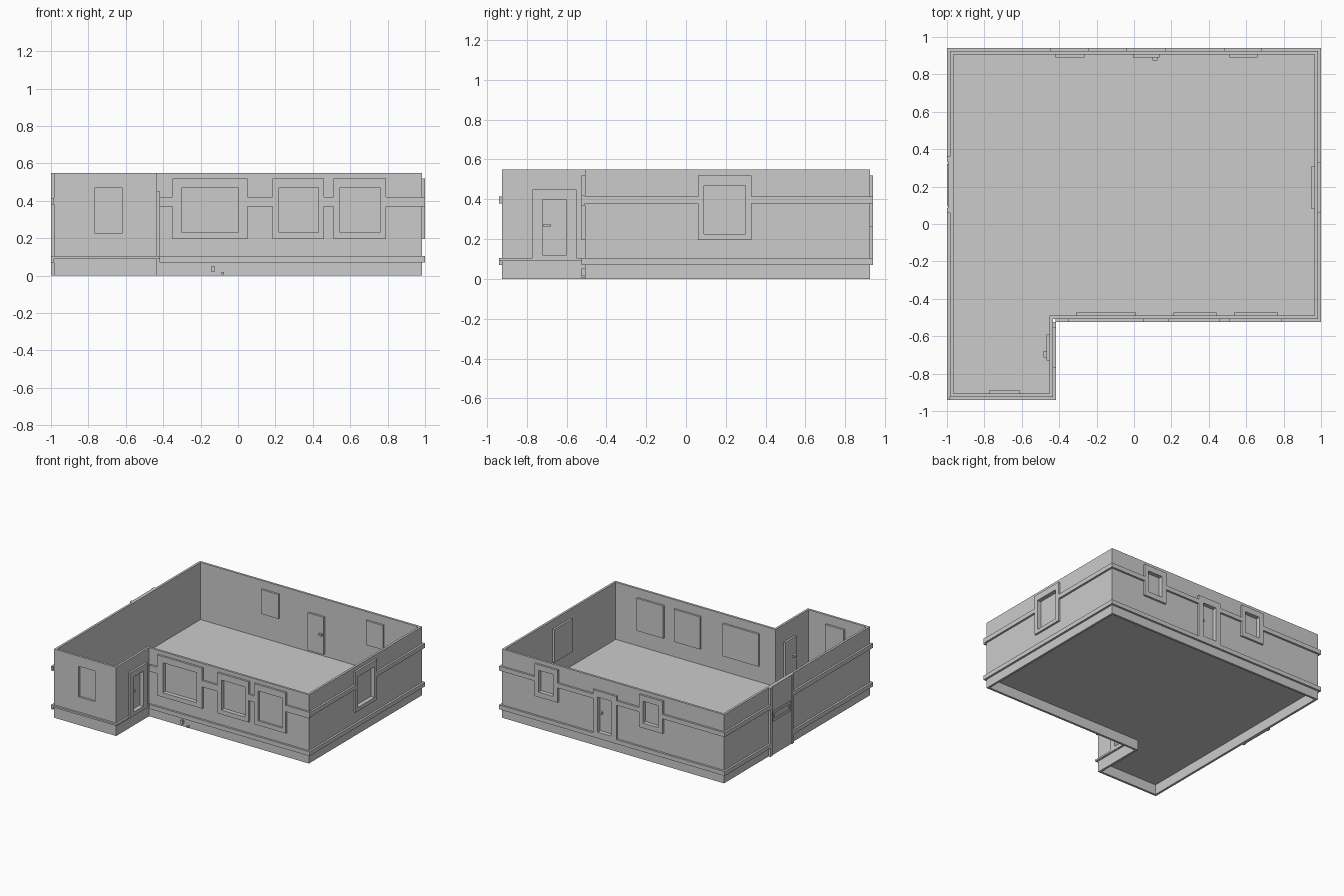
import bpy, bmesh

if "Cube" in bpy.data.objects:
    bpy.data.objects.remove(bpy.data.objects["Cube"])

H, T = 0.55, 0.018          # wall height and thickness
TRIM = 0.016                # how far trim stands out


def finish(name, bm):
    bmesh.ops.recalc_face_normals(bm, faces=bm.faces)
    me = bpy.data.meshes.new(name)
    bm.to_mesh(me)
    bm.free()
    ob = bpy.data.objects.new(name, me)
    bpy.context.scene.collection.objects.link(ob)
    return ob


def prism(name, outline, z0, z1):
    bm = bmesh.new()
    f = bm.faces.new([bm.verts.new((x, y, z0)) for x, y in outline])
    ext = bmesh.ops.extrude_face_region(bm, geom=[f], use_keep_orig=True)
    for v in ext['geom']:
        if isinstance(v, bmesh.types.BMVert):
            v.co.z = z1
    return finish(name, bm)


# Each wall side maps (along, outward, height) to space
SIDES = {
    'front': lambda u, d, z: (u, -0.508 - d, z),
    'back': lambda u, d, z: (u, 0.924 + d, z),
    'right': lambda u, d, z: (0.984 + d, u, z),
    'left': lambda u, d, z: (-0.984 - d, u, z),
    'wing_front': lambda u, d, z: (u, -0.924 - d, z),
    'wing_side': lambda u, d, z: (-0.433 + d, u, z),
}


def block(name, side, u, d, z):
    p = SIDES[side]
    bm = bmesh.new()
    bmesh.ops.create_cube(bm, size=1)
    for v in bm.verts:
        v.co = p(u[v.co.x > 0], d[v.co.y > 0], z[v.co.z > 0])
    return finish(name, bm)


def ring(name, side, outer, inner, d):
    p = SIDES[side]
    bm = bmesh.new()

    def loop(r, depth):
        u0, u1, z0, z1 = r
        return [bm.verts.new(p(u, depth, z)) for u, z in ((u0, z0), (u1, z0), (u1, z1), (u0, z1))]
    loops = [loop(outer, d[0]), loop(outer, d[1]), loop(inner, d[1]), loop(inner, d[0])]
    for k in range(4):
        a, b = loops[k], loops[(k + 1) % 4]
        for i in range(4):
            j = (i + 1) % 4
            bm.faces.new((a[i], a[j], b[j], b[i]))
    return finish(name, bm)


def cut(target, cutter):
    m = target.modifiers.new('opening', 'BOOLEAN')
    m.operation, m.solver, m.object = 'DIFFERENCE', 'EXACT', cutter
    bpy.context.view_layer.objects.active = target
    bpy.ops.object.modifier_apply(modifier=m.name)
    bpy.data.objects.remove(cutter)


def l_shape(i):
    x0, x1, y0, y1 = -0.984 + i, 0.984 - i, -0.924 + i, 0.924 - i
    xc, yc = -0.433 - i, -0.508 + i
    return [(x0, y0), (xc, y0), (xc, yc), (x1, yc), (x1, y1), (x0, y1)]


# Walls and raised floor
walls = prism('walls', l_shape(0), 0, H)
cut(walls, prism('room_cutter', l_shape(T), -0.1, H + 0.1))
prism('floor', l_shape(T - 0.002), 0.08, 0.092)


def opening(name, side, inner, outer=None):
    u0, u1, z0, z1 = inner
    cut(walls, block('cutter', side, (u0, u1), (-0.03, 0.03), (z0, z1)))
    block(name + '_pane', side, (u0 - 0.01, u1 + 0.01), (-T - 0.016, -T + 0.001), (z0 - 0.01, z1 + 0.01))
    if outer:
        ring(name + '_frame', side, outer, inner, (-0.001, TRIM))


# Windows
opening('front_window_1', 'front', (-0.30, 0.0, 0.23, 0.47), (-0.35, 0.05, 0.195, 0.52))
opening('front_window_2', 'front', (0.22, 0.43, 0.23, 0.47), (0.185, 0.46, 0.195, 0.52))
opening('front_window_3', 'front', (0.545, 0.76, 0.23, 0.47), (0.51, 0.79, 0.195, 0.52))
for i, u in enumerate(((-0.28, -0.155), (0.235, 0.275), (0.70, 0.738))):
    block(f'window_sash_{i + 1}', 'front', u, (-T, -T + 0.006), (0.24, 0.455))
opening('right_window', 'right', (0.09, 0.30, 0.225, 0.47), (0.06, 0.33, 0.195, 0.52))
opening('wing_window', 'wing_front', (-0.765, -0.62, 0.225, 0.47))
opening('back_window_1', 'back', (-0.41, -0.275, 0.30, 0.475), (-0.45, -0.243, 0.26, 0.52))
opening('back_window_2', 'back', (0.52, 0.65, 0.30, 0.475), (0.48, 0.685, 0.26, 0.52))

# Doors with handles on both sides
for name, side, u, fu, hu in (
        ('wing_door', 'wing_side', (-0.72, -0.60), (-0.77, -0.55), (-0.715, -0.68)),
        ('back_door', 'back', (0.005, 0.125), (-0.04, 0.168), (0.10, 0.125))):
    opening(name, side, (*u, 0.12, 0.40), (*fu, 0.09, 0.45))
    block(name + '_handle_in', side, hu, (-T - 0.033, -T - 0.015), (0.26, 0.277))
    block(name + '_handle_out', side, hu, (-T, -T + 0.018), (0.26, 0.277))

# Horizontal trim bands, split where frames interrupt them
BANDS = {
    'front': ((0.37, 0.42), [(-0.42, -0.35), (0.05, 0.185), (0.46, 0.51), (0.79, 1.0)]),
    'right': ((0.38, 0.415), [(-0.524, 0.06), (0.33, 0.94)]),
    'back': ((0.38, 0.415), [(-1, -0.45), (-0.243, -0.04), (0.168, 0.48), (0.685, 1)]),
    'left': ((0.38, 0.415), [(-0.94, 0.06), (0.36, 0.94)]),
}
for side, (z, spans) in BANDS.items():
    for i, u in enumerate(spans):
        block(f'{side}_upper_band_{i + 1}', side, u, (-0.001, TRIM), z)
LOW = [('front', -0.42, 1.0, 0.07), ('right', -0.524, 0.94, 0.07), ('back', -1, 1, 0.07),
       ('left', -0.94, 0.06, 0.07), ('left', 0.36, 0.94, 0.07),
       ('wing_front', -1, -0.417, 0.09), ('wing_side', -0.94, -0.524, 0.09)]
for side, u0, u1, z0 in LOW:
    block(side + '_lower_band', side, (u0, u1), (-0.001, TRIM), (z0, 0.104))

# Full-height projecting bay on the left wall with a small vent
block('left_bay', 'left', (0.06, 0.36), (-0.001, 0.010), (0, H))
for u in ((0.06, 0.085), (0.335, 0.36)):
    block('left_bay_post', 'left', u, (0, TRIM), (0, H))
ring('left_bay_vent', 'left', (0.10, 0.32, 0.27, 0.35), (0.12, 0.30, 0.29, 0.33), (0.009, TRIM))

# Small fittings at the foot of the front wall
block('foot_vent_1', 'front', (-0.142, -0.125), (-0.001, TRIM), (0.02, 0.052))
block('foot_vent_2', 'front', (-0.088, -0.076), (-0.001, TRIM), (0.005, 0.02))
